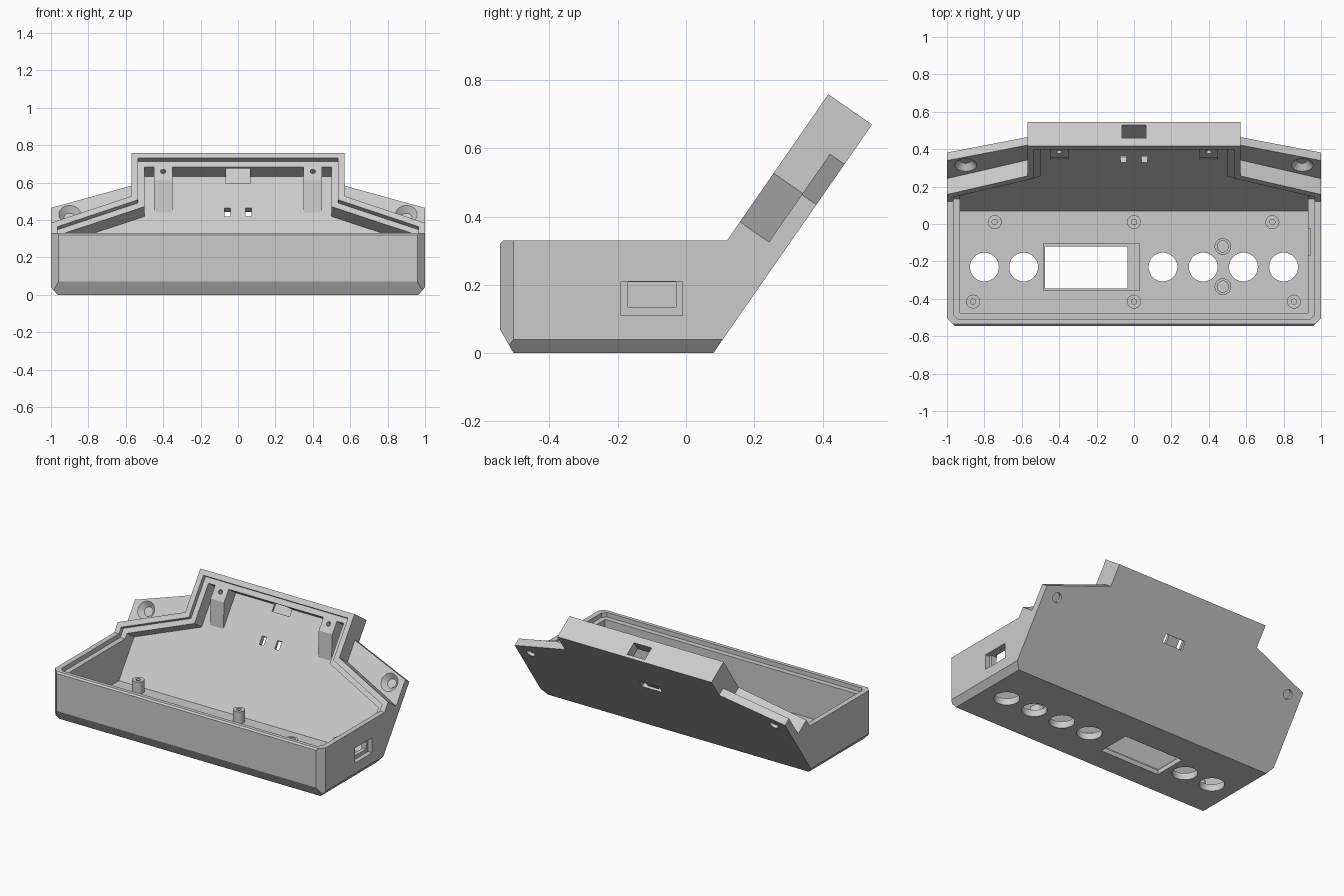
import bpy, bmesh
from mathutils import Matrix, Vector

cube = bpy.data.objects.get("Cube")
if cube:
    bpy.data.objects.remove(cube, do_unlink=True)

GREY = (0.6, 0.6, 0.6, 1)
mat = bpy.data.materials.new("plain grey")
mat.use_nodes = True
mat.diffuse_color = GREY
mat.node_tree.nodes["Principled BSDF"].inputs["Base Color"].default_value = GREY

# Frame of the tilted back panel: local x across, y up the slope, z out of it
C, S = 0.5703, 0.8214
FLAT = Matrix()
TILT = Matrix(((1, 0, 0, 0), (0, C, -S, 0.08), (0, S, C, 0), (0, 0, 0, 1)))
WALL, LIP = 0.07, 0.035          # wall thickness, lip width
TOP, BACK, WING = 0.33, 0.156, 0.052


def finish(name, bm):
    bmesh.ops.recalc_face_normals(bm, faces=bm.faces)
    mesh = bpy.data.meshes.new(name)
    bm.to_mesh(mesh)
    bm.free()
    mesh.materials.append(mat)
    obj = bpy.data.objects.new(name, mesh)
    bpy.context.collection.objects.link(obj)
    return obj


def extrude(points, vec, frame=FLAT):
    bm = bmesh.new()
    face = bm.faces.new([bm.verts.new(p) for p in points])
    ext = bmesh.ops.extrude_face_region(bm, geom=[face])["geom"]
    verts = [g for g in ext if isinstance(g, bmesh.types.BMVert)]
    bmesh.ops.translate(bm, verts=verts, vec=vec)
    bmesh.ops.recalc_face_normals(bm, faces=bm.faces)
    bm.transform(frame)
    return bm


def across(profile, half):
    """Prism of a (y, z) profile along x."""
    return extrude([(-half, y, z) for y, z in profile], (2 * half, 0, 0))


def plate(outline, z0, z1, frame=FLAT):
    return extrude([(x, y, z0) for x, y in outline], (0, 0, z1 - z0), frame)


def box(x0, x1, y0, y1, z0, z1, frame=FLAT):
    return plate([(x0, y0), (x1, y0), (x1, y1), (x0, y1)], z0, z1, frame)


def rod(x, y, z0, z1, r0, r1=None, frame=FLAT, sides=32):
    bm = bmesh.new()
    bmesh.ops.create_cone(bm, cap_ends=True, segments=sides, radius1=r0,
                          radius2=r0 if r1 is None else r1, depth=z1 - z0)
    bm.transform(frame @ Matrix.Translation((x, y, (z0 + z1) / 2)))
    return bm


def slice_off(bm, point, normal):
    """Cut away and close the side the normal points to."""
    bmesh.ops.bisect_plane(bm, geom=bm.verts[:] + bm.edges[:] + bm.faces[:],
                           plane_co=point, plane_no=normal, clear_outer=True)
    bmesh.ops.holes_fill(bm, edges=[e for e in bm.edges if e.is_boundary], sides=0)


def cut(obj, bm):
    cutter = finish("cutter", bm)
    cutter.hide_render = True
    mod = obj.modifiers.new("cut", "BOOLEAN")
    mod.operation, mod.solver, mod.object = "DIFFERENCE", "EXACT", cutter
    bpy.context.view_layer.update()
    dg = bpy.context.evaluated_depsgraph_get()
    mesh = bpy.data.meshes.new_from_object(obj.evaluated_get(dg))
    obj.modifiers.clear()
    obj.data = mesh
    bpy.data.objects.remove(cutter, do_unlink=True)


def on_slope(u, v):
    p = TILT @ Vector((0, u, v))
    return p.y, p.z


def panel_outline(inset):
    """Stepped outline of the back panel, pulled in by the inset."""
    half = [(1 - inset, 0.28), (1 - inset, 0.36 - 0.674 * inset),
            (0.57 - inset, 0.534 - 0.674 * inset), (0.57 - inset, 0.8155 - inset)]
    return half + [(-x, u) for x, u in reversed(half)]


# Solid housing with chamfered front corners and bottom edges
bm = across([(-0.505, 0), (0.08, 0), on_slope(0.8155, 0), on_slope(0.8155, BACK),
             (0.12, TOP), (-0.535, TOP), (-0.545, 0.32), (-0.545, 0.07)], 1)
for s in (-1, 1):
    slice_off(bm, (s, -0.505, 0), (s, -1, 0))
    slice_off(bm, (s, 0, 0.04), (s * 0.04, 0, -0.035))
housing = finish("housing", bm)

# Shoulders of the back panel and the thin wing plates behind them
for s in (-1, 1):
    for low, high, v0 in ((0.32, 0.534, WING), (0.496, 0.674, -0.1)):
        cut(housing, plate([(s * 1.1, low), (s * 0.57, high), (s * 0.57, 0.9),
                            (s * 1.1, 0.9)], v0, 0.3, TILT))

# Hollow interior
cut(housing, across([(0.545 * -1 + WALL, 0.045), (0.07, 0.045), on_slope(0.29, 0.034),
                     on_slope(0.29, 0.2), (-0.545 + WALL, 0.4)], 1 - WALL))
cut(housing, plate(panel_outline(WALL), 0.034, 0.3, TILT))

# Stepped lip around the opening
bm = across([(-0.545 + LIP, 0.3), (0.135, 0.3), on_slope(0.29, 0.126),
             on_slope(0.29, 0.2), (-0.545 + LIP, 0.4)], 1 - LIP)
for s in (-1, 1):
    slice_off(bm, (s * (1 - LIP), -0.485, 0), (s, -1, 0))
cut(housing, bm)
cut(housing, plate(panel_outline(LIP), 0.126, 0.3, TILT))

# Display window with its seat, and the row of button holes
cut(housing, box(-0.485, 0.03, -0.355, -0.105, 0.03, 0.1))
cut(housing, box(-0.475, -0.035, -0.345, -0.12, -0.1, 0.1))
for x in (-0.8, -0.59, 0.155, 0.37, 0.585, 0.8):
    cut(housing, rod(x, -0.23, -0.1, 0.1, 0.077, sides=48))

# Side socket: outer recess, through opening, inner relief
cut(housing, box(0.97, 1.1, -0.19, -0.01, 0.11, 0.21))
cut(housing, box(0.9, 1.1, -0.17, -0.03, 0.135, 0.209))
cut(housing, box(0.9, 0.945, -0.165, -0.025, 0.1, 0.31))

# Socket through the top edge, cable tie slots and their rear groove
cut(housing, box(-0.065, 0.065, 0.7, 0.9, 0.02, 0.108, TILT))
cut(housing, box(-0.075, 0.075, 0.485, 0.54, -0.1, 0.015, TILT))
for s in (-1, 1):
    cut(housing, box(s * 0.057 - 0.016, s * 0.057 + 0.016, 0.485, 0.54, -0.1, 0.1, TILT))

# Countersunk screw holes in the wings
for s in (-1, 1):
    cut(housing, rod(s * 0.9, 0.487, -0.1, 0.1, 0.03, frame=TILT))
    cut(housing, rod(s * 0.9, 0.487, 0.02, 0.054, 0.03, 0.06, TILT))

# Screw blocks under the top edge
for side, s in (("left", 1), ("right", -1)):
    x = s * 0.4
    block = finish(side + "_screw_block", extrude(
        [(x - 0.05, u, v) for u, v in ((0.51, 0.032), (0.661, 0.126), (0.7455, 0.126),
                                       (0.7455, 0.032))], (0.1, 0, 0), TILT))
    cut(block, rod(x, 0.716, 0.06, 0.2, 0.014, frame=TILT, sides=20))

# Standoffs on the floor
for x, y in ((-0.745, 0.01), (0, 0.01), (0.74, 0.01),
             (-0.86, -0.415), (0, -0.415), (0.855, -0.415)):
    post = finish("standoff", rod(x, y, 0.04, 0.125, 0.037))
    cut(post, rod(x, y, 0.06, 0.2, 0.014, sides=20))
for y in (-0.12, -0.335):
    post = finish("wide_standoff", rod(0.475, y, 0.04, 0.1, 0.044))
    cut(post, rod(0.475, y, 0.06, 0.2, 0.03))
